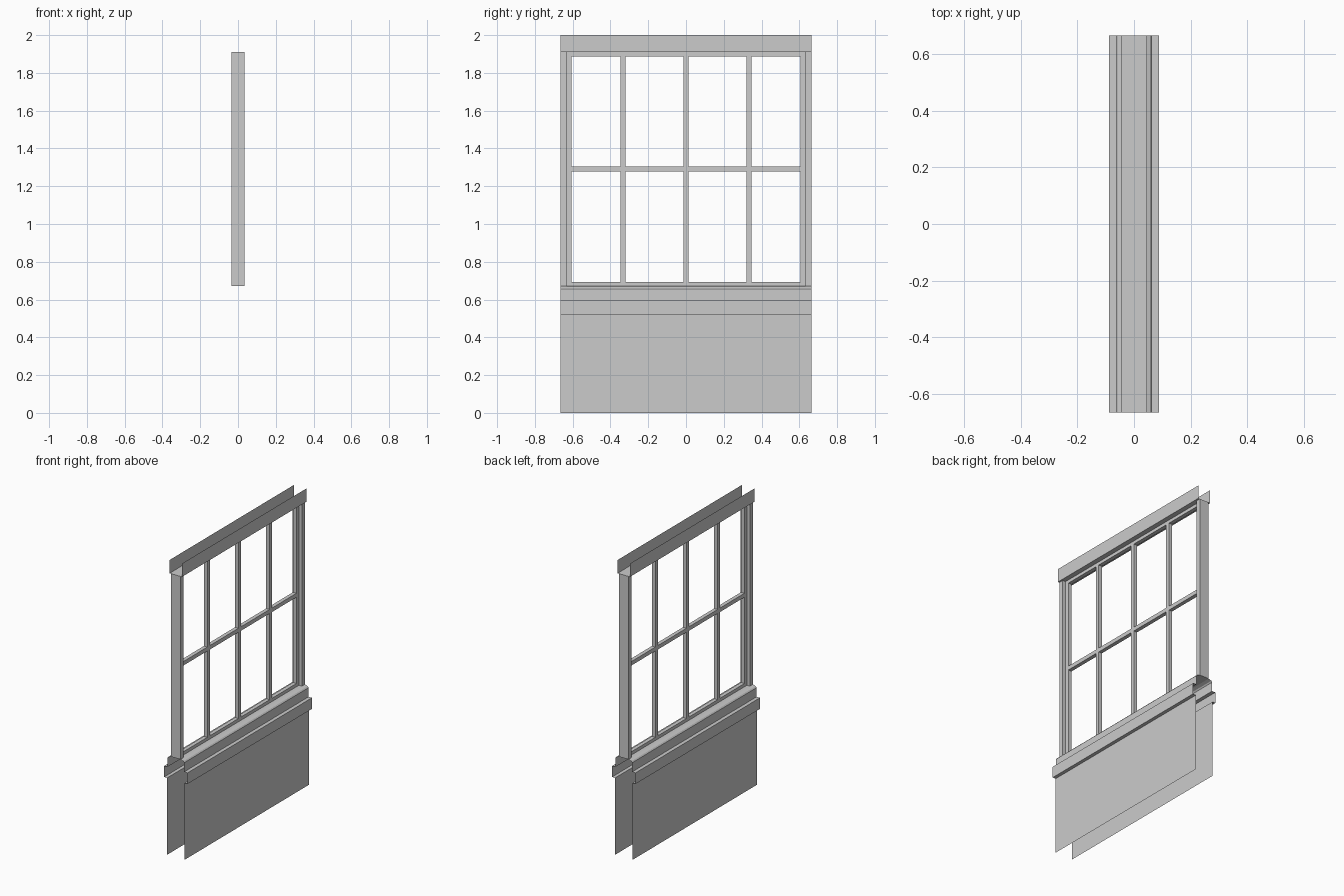
import bpy
import bmesh

default = bpy.data.objects.get("Cube")
if default:
    bpy.data.objects.remove(default, do_unlink=True)

# One plain grey for the whole wall section
GREY = (0.6, 0.6, 0.6, 1.0)
grey = bpy.data.materials.new("light grey")
grey.use_nodes = True
grey.diffuse_color = GREY
grey.node_tree.nodes["Principled BSDF"].inputs["Base Color"].default_value = GREY

HALF = 0.665       # half length along y
SILL = 0.672       # top of the sill
HEAD = 1.91        # underside of the header
BAR = 0.027        # width of glazing bars and sash frame
DEPTH = 0.026      # depth of glazing bars and sash frame
POST = 0.032       # width of the end posts


def finish(name, bm):
    bmesh.ops.recalc_face_normals(bm, faces=bm.faces)
    mesh = bpy.data.meshes.new(name)
    bm.to_mesh(mesh)
    bm.free()
    mesh.materials.append(grey)
    obj = bpy.data.objects.new(name, mesh)
    bpy.context.collection.objects.link(obj)
    return obj


def extruded_sheet(name, half_profile):
    """Mirror an open (x, z) profile across x and sweep it along y."""
    profile = half_profile + [(-x, z) for x, z in reversed(half_profile)]
    bm = bmesh.new()
    rows = [[bm.verts.new((x, y, z)) for x, z in profile] for y in (-HALF, HALF)]
    for i in range(len(profile) - 1):
        bm.faces.new((rows[0][i], rows[0][i + 1], rows[1][i + 1], rows[1][i]))
    return finish(name, bm)


def box(name, depth, y0, y1, z0, z1):
    bm = bmesh.new()
    bmesh.ops.create_cube(bm, size=1)
    for v in bm.verts:
        v.co = (v.co.x * depth,
                y0 if v.co.y < 0 else y1,
                z0 if v.co.z < 0 else z1)
    return finish(name, bm)


# Hollow lower wall with a projecting rail and a bevelled sill, open at the ends
extruded_sheet("lower_wall_and_sill", [
    (0.065, 0), (0.065, 0.52), (0.088, 0.52), (0.088, 0.595),
    (0.063, 0.595), (0.063, 0.657), (0.056, 0.665), (0.035, SILL)])

# Header channel, open at the top and ends
extruded_sheet("header", [(0.046, 2), (0.046, HEAD)])

# End posts and the sash stiles beside them
inner = HALF - POST
for side, label in ((-1, "front"), (1, "back")):
    box(label + "_post", 0.07, *sorted((side * HALF, side * inner)), SILL, HEAD)
    box(label + "_stile", DEPTH, *sorted((side * inner, side * (inner - BAR))), SILL, HEAD)

# Sash rails
opening = inner - BAR
low, high = SILL + 0.022, HEAD - 0.022
box("bottom_rail", DEPTH, -opening, opening, SILL, low)
box("top_rail", DEPTH, -opening, opening, high, HEAD)

# Glazing bars: three upright, with a crossbar between each pair
middle = (low + high) / 2
uprights = [-0.333, 0, 0.333]
for i, y in enumerate(uprights):
    box("upright_bar_%d" % (i + 1), DEPTH, y - BAR / 2, y + BAR / 2, low, high)

starts = [-opening] + [y + BAR / 2 for y in uprights]
ends = [y - BAR / 2 for y in uprights] + [opening]
for i, (a, b) in enumerate(zip(starts, ends)):
    box("crossbar_%d" % (i + 1), DEPTH, a, b, middle - BAR / 2, middle + BAR / 2)
